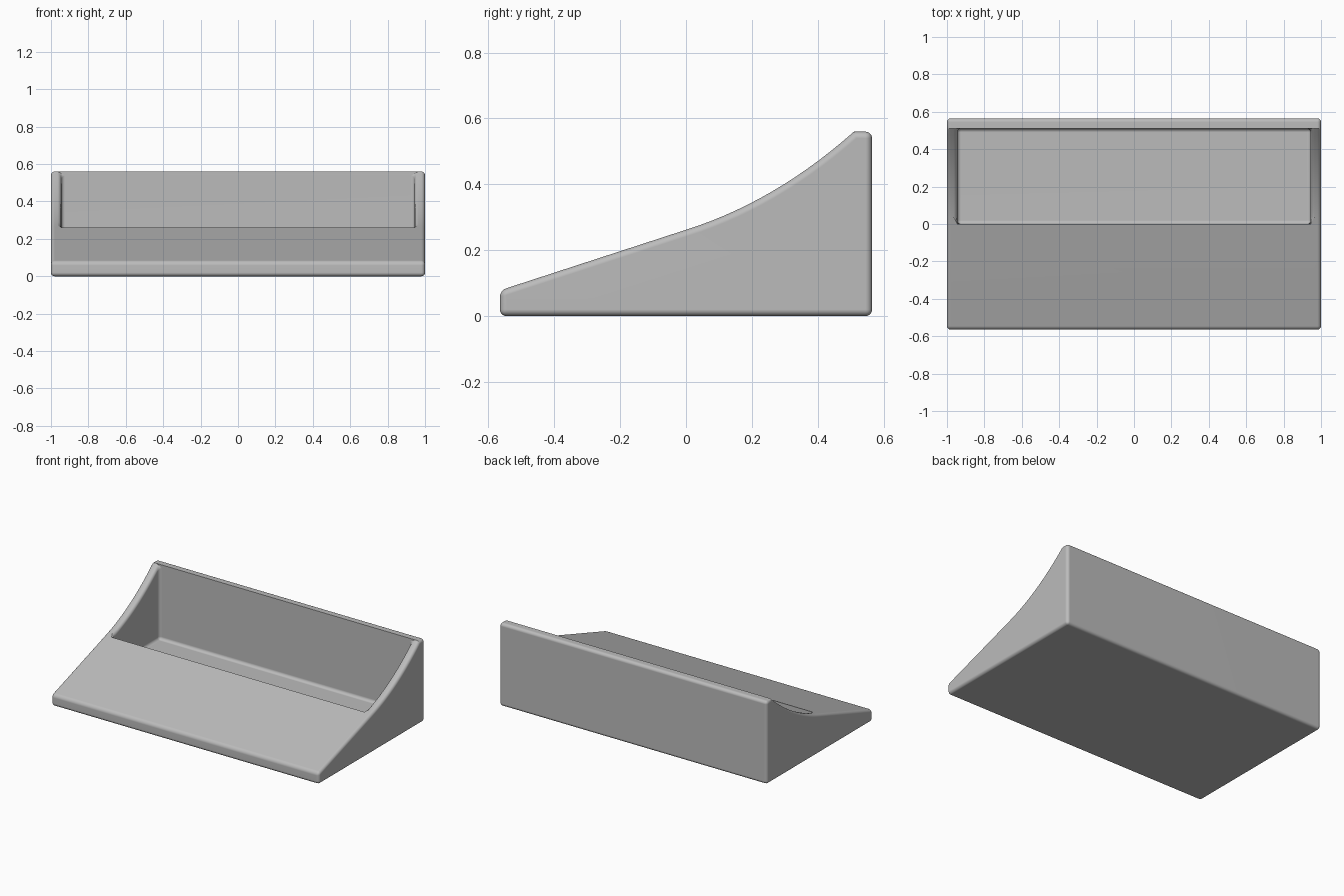
import bpy, bmesh, math

if "Cube" in bpy.data.objects:
    bpy.data.objects.remove(bpy.data.objects["Cube"])

W, T, D = 1.0, 0.055, 0.565       # half width, wall thickness, half depth
LIP, BACK, FLOOR = 0.0, 0.51, 0.055
Z_LIP, Z_TOP = 0.262, 0.56

# side curve of the rim, from the lip up to the back wall
N = 14
rim = []
for i in range(N + 1):
    t = i / N
    p1 = (0.27, 0.347)            # Bezier handle, continues the front slope
    rim.append((2 * t * (1 - t) * p1[0] + t * t * BACK,
                (1 - t) ** 2 * Z_LIP + 2 * t * (1 - t) * p1[1] + t * t * Z_TOP))

bm = bmesh.new()
cache = {}
def v(x, y, z):
    k = (round(x, 5), round(y, 5), round(z, 5))
    if k not in cache:
        cache[k] = bm.verts.new(k)
    return cache[k]
def face(*pts):
    return bm.faces.new([v(*p) for p in pts])

I = W - T
front = (-D, 0.078)
for s in (-1, 1):
    # outer side and inner side wall
    face(*[(s * W, y, z) for y, z in [(-D, 0), front] + rim + [(D, Z_TOP), (D, 0)]])
    face(*[(s * I, y, z) for y, z in [(LIP, FLOOR)] + rim + [(BACK, FLOOR)]])
    # curved rim strip
    for a, b in zip(rim, rim[1:]):
        face((s * W, *a), (s * W, *b), (s * I, *b), (s * I, *a))
# front slope, back rim
face((-W, *front), (W, *front), (W, *rim[0]), (I, *rim[0]), (-I, *rim[0]), (-W, *rim[0]))
face((-W, *rim[-1]), (-I, *rim[-1]), (I, *rim[-1]), (W, *rim[-1]), (W, D, Z_TOP), (-W, D, Z_TOP))
# front, back and base
face((-W, -D, 0), (W, -D, 0), (W, *front), (-W, *front))
face((-W, D, 0), (W, D, 0), (W, D, Z_TOP), (-W, D, Z_TOP))
face((-W, -D, 0), (W, -D, 0), (W, D, 0), (-W, D, 0))
# tray floor, front wall, back wall
face((-I, LIP, FLOOR), (I, LIP, FLOOR), (I, BACK, FLOOR), (-I, BACK, FLOOR))
face((-I, LIP, FLOOR), (I, LIP, FLOOR), (I, *rim[0]), (-I, *rim[0]))
face((-I, BACK, FLOOR), (I, BACK, FLOOR), (I, *rim[-1]), (-I, *rim[-1]))
bmesh.ops.recalc_face_normals(bm, faces=bm.faces[:])

# round every hard edge except the crisp lip of the tray
lip = {v(-I, *rim[0]), v(I, *rim[0])}
hard = [e for e in bm.edges
        if e.calc_face_angle(0) > math.radians(50) and set(e.verts) != lip]
bmesh.ops.bevel(bm, geom=hard, offset=0.02, offset_type='OFFSET', segments=5,
                profile=0.5, affect='EDGES', clamp_overlap=False)

me = bpy.data.meshes.new("tray_body")
bm.to_mesh(me)
bm.free()
body = bpy.data.objects.new("tray_body", me)
bpy.context.collection.objects.link(body)
mat = bpy.data.materials.new("light_grey")
mat.diffuse_color = (0.5, 0.5, 0.5, 1)
mat.use_nodes = True
mat.node_tree.nodes["Principled BSDF"].inputs["Base Color"].default_value = mat.diffuse_color
me.materials.append(mat)

bpy.context.view_layer.objects.active = body
body.select_set(True)
bpy.ops.object.shade_smooth_by_angle(angle=math.radians(28))
# keep the flat faces flat next to the rounded edges
wn = body.modifiers.new("weighted_normals", 'WEIGHTED_NORMAL')
wn.keep_sharp = True
